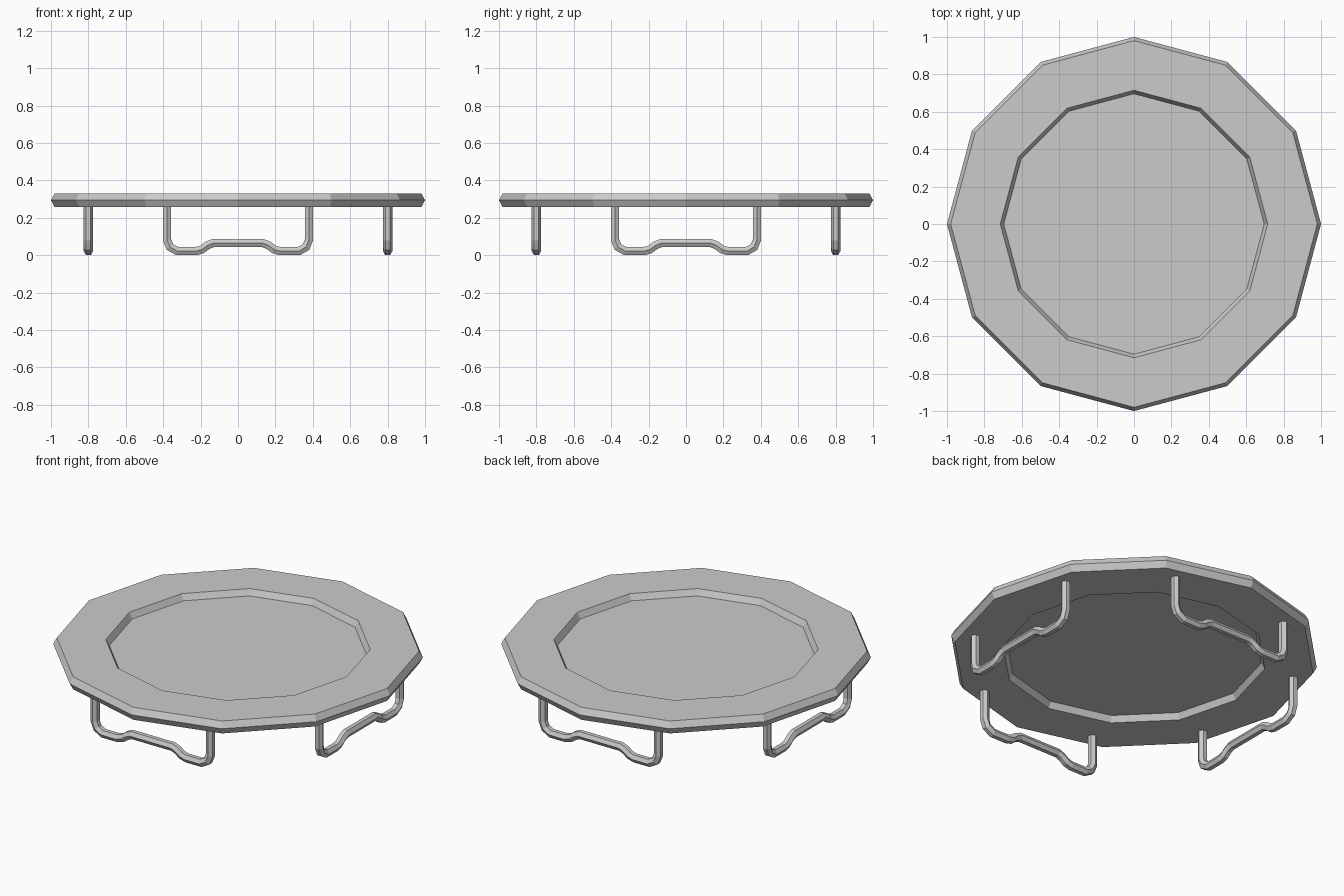
import bpy, bmesh
from math import cos, sin, pi, radians
from mathutils import Vector, Matrix

cube = bpy.data.objects.get("Cube")
if cube:
    bpy.data.objects.remove(cube, do_unlink=True)

SIDES = 12
MID, HALF = 0.294, 0.037      # height of the ring centre, half its thickness
PIPE = 0.025

grey = bpy.data.materials.new("light grey")
grey.use_nodes = True
colour = (0.6, 0.6, 0.6, 1)
grey.diffuse_color = colour
grey.node_tree.nodes["Principled BSDF"].inputs["Base Color"].default_value = colour


def finish(name, bm):
    bmesh.ops.recalc_face_normals(bm, faces=bm.faces)
    mesh = bpy.data.meshes.new(name)
    bm.to_mesh(mesh)
    bm.free()
    mesh.materials.append(grey)
    obj = bpy.data.objects.new(name, mesh)
    bpy.context.collection.objects.link(obj)
    return obj


def bridge(bm, a, b):
    """Join two closed loops of equal length with quads."""
    n = len(a)
    for i in range(n):
        j = (i + 1) % n
        bm.faces.new((a[i], a[j], b[j], b[i]))


# Padded ring: six-sided section swept around twelve sides
bm = bmesh.new()
section = [(1, 0), (0.98, HALF), (0.715, HALF), (0.695, 0), (0.715, -HALF), (0.98, -HALF)]
loops = []
for k in range(SIDES):
    t = 2 * pi * k / SIDES
    loops.append([bm.verts.new((r * cos(t), r * sin(t), MID + h)) for r, h in section])
for k in range(SIDES):
    bridge(bm, loops[k], loops[(k + 1) % SIDES])
finish("padded_ring", bm)

# Jumping mat: thin disc inside the ring
bm = bmesh.new()
bmesh.ops.create_cone(bm, cap_ends=True, segments=SIDES, radius1=0.7, radius2=0.7,
                      depth=0.004, matrix=Matrix.Translation((0, 0, MID)))
finish("jumping_mat", bm)

# Bent leg: half of the path is mirrored to make the whole
half = [(0.379, 0.265), (0.379, 0.082), (0.364, 0.044), (0.324, 0.0217),
        (0.226, 0.0217), (0.193, 0.031), (0.163, 0.053), (0.133, 0.065)]
path = [Vector((x, 0, z)) for x, z in half]
path += [Vector((-p.x, 0, p.z)) for p in reversed(path)]


def leg(name, angle):
    bm = bmesh.new()
    out = Vector((0, -1, 0))
    rings = []
    for i, p in enumerate(path):
        d1 = (p - path[max(i - 1, 0)]).normalized()
        d2 = (path[min(i + 1, len(path) - 1)] - p).normalized()
        tangent = (d1 + d2).normalized()
        side = tangent.cross(out)
        # widen mitred corners so the pipe keeps its thickness
        widen = 1 / max(tangent.dot(d2), tangent.dot(d1))
        ring = []
        for k in range(6):
            a = k * pi / 3
            offset = out * cos(a) + side * sin(a) * widen
            ring.append(bm.verts.new(p + out * 0.8 + offset * PIPE))
        rings.append(ring)
    for a, b in zip(rings, rings[1:]):
        bridge(bm, a, b)
    bm.faces.new(rings[0])
    bm.faces.new(rings[-1])
    bm.transform(Matrix.Rotation(radians(angle), 4, "Z"))
    finish(name, bm)


for name, angle in (("front_leg", 0), ("left_leg", 90), ("back_leg", 180), ("right_leg", 270)):
    leg(name, angle)
